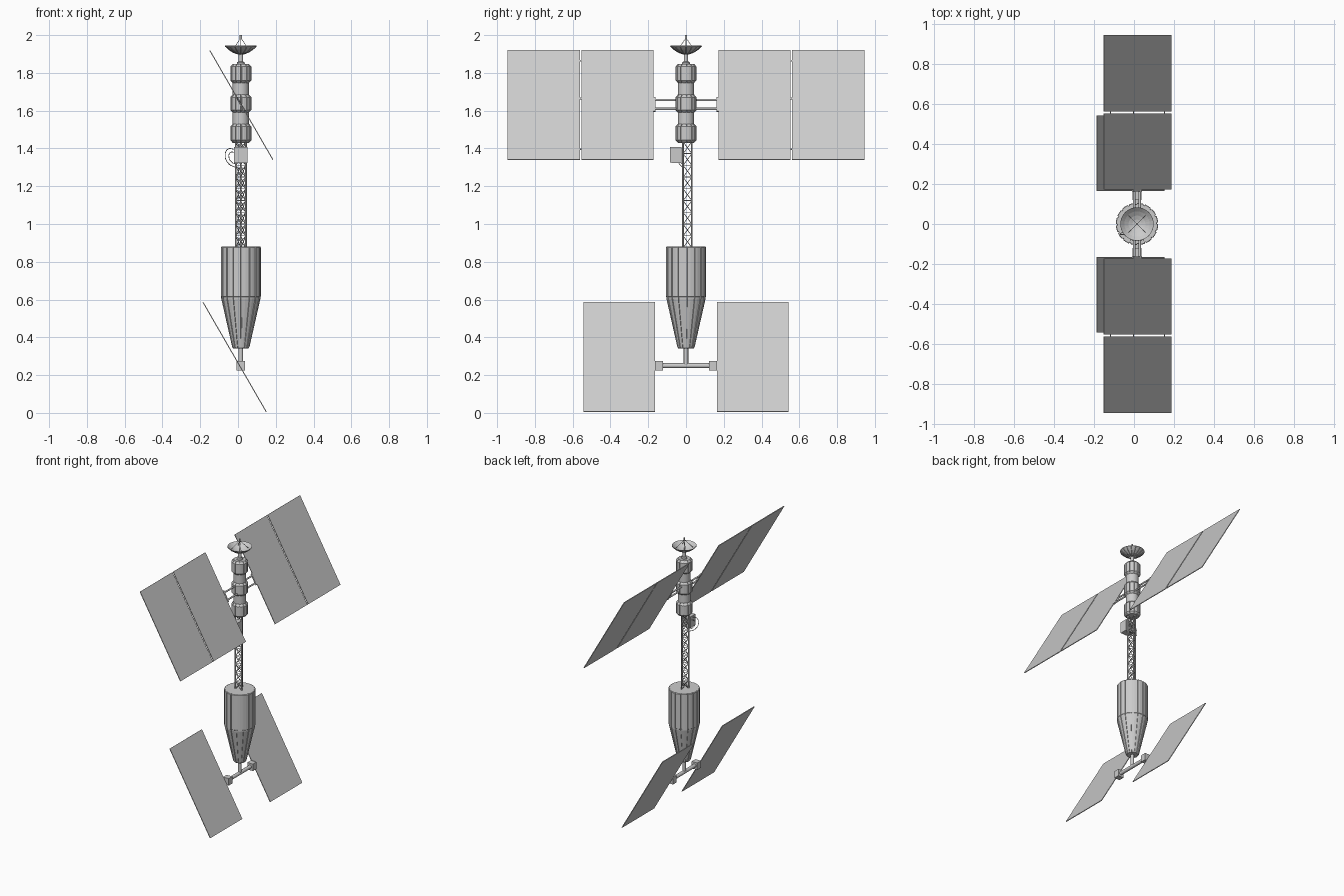
import bpy, bmesh, math
from mathutils import Vector, Matrix

if "Cube" in bpy.data.objects:
    bpy.data.objects.remove(bpy.data.objects["Cube"])

CX = 0.015                      # main axis in x
TILT = math.radians(-30)        # solar panel tilt about y
ALONG = Vector((math.sin(TILT), 0, math.cos(TILT)))


def finish(name, bm, smooth=False):
    bmesh.ops.recalc_face_normals(bm, faces=bm.faces)
    me = bpy.data.meshes.new(name)
    bm.to_mesh(me)
    bm.free()
    ob = bpy.data.objects.new(name, me)
    bpy.context.collection.objects.link(ob)
    if smooth:
        bpy.context.view_layer.objects.active = ob
        ob.select_set(True)
        bpy.ops.object.shade_smooth_by_angle(angle=math.radians(35))
        ob.select_set(False)
    return ob


def add_rod(bm, a, b, r, n=8):
    a, b = Vector(a), Vector(b)
    d = b - a
    m = Matrix.Translation((a + b) / 2) @ d.to_track_quat('Z', 'Y').to_matrix().to_4x4()
    bmesh.ops.create_cone(bm, cap_ends=True, segments=n, radius1=r, radius2=r,
                          depth=d.length, matrix=m)


def add_box(bm, c, size, tilt=0.0):
    m = Matrix.Translation(c) @ Matrix.Rotation(tilt, 4, 'Y') @ Matrix.Diagonal((*size, 1))
    bmesh.ops.create_cube(bm, size=1, matrix=m)


def loft(name, sections, angles, smooth=False, closed=False):
    """sections: (z, r); angles: (angle, inset) around the axis."""
    bm = bmesh.new()
    rings = [[bm.verts.new((CX + (r - i) * math.cos(a), (r - i) * math.sin(a), z))
              for a, i in angles] for z, r in sections]
    n = len(angles)
    pairs = list(zip(rings, rings[1:])) + ([(rings[-1], rings[0])] if closed else [])
    for lo, hi in pairs:
        for k in range(n):
            bm.faces.new((lo[k], lo[(k + 1) % n], hi[(k + 1) % n], hi[k]))
    if not closed:
        bm.faces.new(rings[0])
        bm.faces.new(rings[-1])
    return finish(name, bm, smooth)


def round_angles(n):
    return [(2 * math.pi * k / n, 0) for k in range(n)]


def panelled(n, depth):
    """Raised panels separated by narrow grooves."""
    s = 2 * math.pi / n
    return [((k + f) * s, i) for k in range(n)
            for f, i in ((0, depth), (.16, depth), (.18, 0), (.58, 0), (.98, 0))]


# fuel tank and tapered lower hull
loft("tank", [(.612, .102), (.616, .106), (.876, .106), (.88, .103)], panelled(16, .005))
loft("tapered_hull", [(.34, .040), (.35, .046), (.606, .104), (.614, .104)], panelled(16, .004))

# upper modules: slim core with three panelled drums
loft("core_module", [(1.43, .043), (1.84, .043)], round_angles(32), True)
for i, (z0, z1) in enumerate(((1.43, 1.53), (1.59, 1.685), (1.747, 1.847))):
    loft(f"drum_{i + 1}", [(z0, .043), (z0 + .014, .056), (z1 - .014, .056), (z1, .043)],
         panelled(12, .005))
loft("dish_neck", [(1.84, .022), (1.856, .020), (1.86, .012), (1.905, .011)], round_angles(16), True)
loft("lower_stem", [(.25, .012), (.345, .012)], round_angles(16), True)

# dish bowl as a thin closed lathe, with ribs and a feed tripod
def bowl(r):
    return 1.898 + .043 * (r / .083) ** 2

radii = [.006, .022, .042, .063, .083]
inner = [(bowl(r) + .003, r) for r in radii]
outer = [(bowl(r), r + .0005) for r in reversed(radii)]
loft("dish", inner + outer, round_angles(32), closed=True)
bm = bmesh.new()
for k in range(16):
    c, s = math.cos(k * math.pi / 8), math.sin(k * math.pi / 8)
    for r0, r1 in zip(radii, radii[1:]):
        add_rod(bm, (CX + r0 * c, r0 * s, bowl(r0)), (CX + r1 * c, r1 * s, bowl(r1)), .0017, 4)
finish("dish_ribs", bm)
bm = bmesh.new()
for k in range(4):
    a = math.pi / 4 + k * math.pi / 2
    add_rod(bm, (CX + .062 * math.cos(a), .062 * math.sin(a), bowl(.062)), (CX, 0, 1.985), .0015, 6)
add_rod(bm, (CX, 0, 1.895), (CX, 0, 1.99), .002)
add_rod(bm, (CX, 0, 1.978), (CX, 0, 2.0), .006, 12)
finish("dish_feed", bm, True)

# triangular lattice mast
corners = [Vector((CX + .031 * math.cos(a), .031 * math.sin(a), 0))
           for a in (math.pi / 2, math.pi * 7 / 6, math.pi * 11 / 6)]
bm = bmesh.new()
Z0, Z1, BAYS = .875, 1.435, 9
h = (Z1 - Z0) / BAYS
for k in range(3):
    p, q = corners[k], corners[(k + 1) % 3]
    add_rod(bm, p + Vector((0, 0, Z0)), p + Vector((0, 0, Z1)), .0045)
    for b in range(BAYS):
        lo, hi = Vector((0, 0, Z0 + b * h)), Vector((0, 0, Z0 + (b + 1) * h))
        add_rod(bm, p + lo, q + hi, .002, 6)
        add_rod(bm, q + lo, p + hi, .002, 6)
        add_rod(bm, p + hi, q + hi, .002, 6)
finish("lattice_mast", bm, True)

# equipment box with finned front
bm = bmesh.new()
add_box(bm, (CX, -.05, 1.366), (.07, .054, .084))
for k in range(8):
    add_box(bm, (CX - .0315 + k * .009, -.080, 1.366), (.004, .008, .082))
finish("equipment_box", bm)

# looping cables from the box to the mast
for i, pts in enumerate((
        ((-.018, -.05, 1.395), (-.052, -.052, 1.397), (-.068, -.052, 1.365),
         (-.048, -.035, 1.318), (-.012, -.016, 1.300)),
        ((-.018, -.04, 1.38), (-.042, -.042, 1.378), (-.047, -.038, 1.35),
         (-.030, -.028, 1.325), (-.010, -.016, 1.318)))):
    cu = bpy.data.curves.new(f"cable_{i + 1}", 'CURVE')
    cu.dimensions = '3D'
    cu.bevel_depth = .002
    cu.bevel_resolution = 2
    sp = cu.splines.new('BEZIER')
    sp.bezier_points.add(len(pts) - 1)
    for bp, p in zip(sp.bezier_points, pts):
        bp.co = p
        bp.handle_left_type = bp.handle_right_type = 'AUTO'
    bpy.context.collection.objects.link(bpy.data.objects.new(f"cable_{i + 1}", cu))

# lower crossbar
bm = bmesh.new()
add_rod(bm, (CX, -.13, .25), (CX, .13, .25), .013, 16)
finish("lower_crossbar", bm, True)

# solar panels and their mounts on both sides
LEN, THICK = .669, .005
for s, side in ((1, "right"), (-1, "left")):
    bm = bmesh.new()
    add_box(bm, (CX, s * .1425, .25), (.046, .043, .052))
    finish(f"lower_joint_{side}", bm)
    for name, c, y0, y1 in (("lower_panel", (-.0175, .295), .165, .543),
                            ("inner_panel", (.0175, 1.63), .173, .553),
                            ("outer_panel", (.0175, 1.63), .562, .944)):
        bm = bmesh.new()
        add_box(bm, (c[0], s * (y0 + y1) / 2, c[1]), (THICK, y1 - y0, LEN), TILT)
        finish(f"{name}_{side}", bm)
    # hinges between panels
    bm = bmesh.new()
    for d in (-.27, .04, .27):
        p = Vector((.0175, 0, 1.63)) + ALONG * d
        add_box(bm, (p.x, s * .5575, p.z), (.004, .02, .008), TILT)
    finish(f"panel_hinges_{side}", bm)
    # twin arms with an end bracket
    bm = bmesh.new()
    mid = Vector((CX, 0, 1.633))
    for d in (-.027, .027):
        p = mid + ALONG * d
        add_rod(bm, (p.x, s * .035, p.z), (p.x, s * .17, p.z), .006, 12)
    add_box(bm, (mid.x, s * .168, mid.z), (.010, .012, .085), TILT)
    finish(f"upper_arms_{side}", bm, True)
